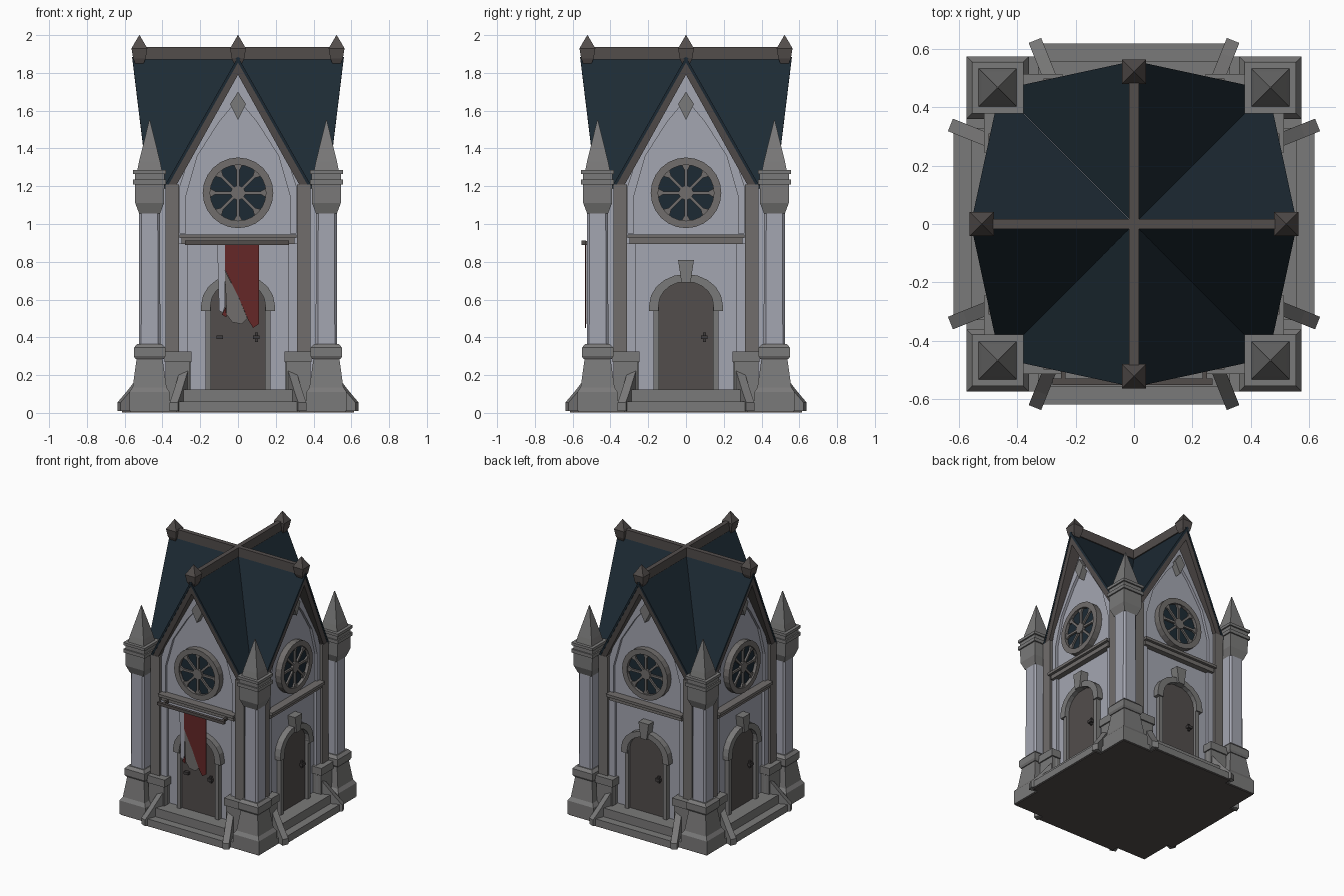
import bpy, bmesh, math
from mathutils import Matrix, Vector

if "Cube" in bpy.data.objects:
    bpy.data.objects.remove(bpy.data.objects["Cube"])


def mat(name, r, g, b):
    m = bpy.data.materials.new(name)
    m.diffuse_color = (r, g, b, 1)
    m.use_nodes = True
    m.node_tree.nodes["Principled BSDF"].inputs["Base Color"].default_value = m.diffuse_color
    return m


WALL = mat("pale_plaster", .37, .38, .44)
STONE = mat("grey_stone", .195, .193, .192)
WARM = mat("warm_stone", .165, .155, .15)
VERGE = mat("brown_trim", .085, .074, .071)
DOOR = mat("door_brown", .085, .075, .072)
ROOF = mat("slate_blue", .012, .023, .034)
RED = mat("banner_red", .13, .02, .02)
METAL = mat("dark_metal", .05, .045, .045)


def emit(name, pieces, m, sides=range(4)):
    """Copy front-side pieces (verts, faces) round the four sides into one object."""
    bm = bmesh.new()
    for s in sides:
        rot = Matrix.Rotation(s * math.pi / 2, 4, 'Z')
        for verts, faces in pieces:
            vs = [bm.verts.new(rot @ Vector(v)) for v in verts]
            for f in faces:
                bm.faces.new([vs[i] for i in f])
    if name != "roof":
        bmesh.ops.recalc_face_normals(bm, faces=bm.faces)
    me = bpy.data.meshes.new(name)
    bm.to_mesh(me)
    bm.free()
    me.materials.append(m)
    ob = bpy.data.objects.new(name, me)
    bpy.context.collection.objects.link(ob)
    return ob


def depth(y, z):
    return -(y(z) if callable(y) else y)


def prism(pts, y0, y1):
    """Outline in x,z extruded between two distances from the centre."""
    n = len(pts)
    v = [(x, depth(y, z), z) for y in (y0, y1) for x, z in pts]
    f = [tuple(range(n)), tuple(range(n, 2 * n))]
    f += [(i, (i + 1) % n, n + (i + 1) % n, n + i) for i in range(n)]
    return v, f


def band(outer, inner, y0, y1, closed=False):
    """Flat moulding between two outlines with equal point counts."""
    n = len(outer)
    return [prism([outer[i], outer[(i + 1) % n], inner[(i + 1) % n], inner[i]], y0, y1)
            for i in range(n if closed else n - 1)]


def box(x0, x1, z0, z1, y0, y1):
    return prism([(x0, z0), (x1, z0), (x1, z1), (x0, z1)], y0, y1)


def pair(x0, x1, z0, z1, y0, y1):
    return [box(x0, x1, z0, z1, y0, y1), box(-x1, -x0, z0, z1, y0, y1)]


def loft(cx, cy, sections, ch=0.0):
    """Stacked square (or chamfered) sections of (half width, z)."""
    v, f = [], []
    base = [(-1, -1), (1, -1), (1, 1), (-1, 1)]
    if ch:
        k = 1 - ch
        base = [(-k, -1), (k, -1), (1, -k), (1, k), (k, 1), (-k, 1), (-1, k), (-1, -k)]
    n = len(base)
    for h, z in sections:
        v += [(cx + h * a, cy + h * b, z) for a, b in base]
    for j in range(len(sections) - 1):
        f += [(j * n + i, j * n + (i + 1) % n, (j + 1) * n + (i + 1) % n, (j + 1) * n + i) for i in range(n)]
    f += [tuple(range(n)), tuple(range(len(v) - n, len(v)))]
    return v, f


def circle(r, cz, n=24):
    return [(r * math.cos(2 * math.pi * i / n), cz + r * math.sin(2 * math.pi * i / n)) for i in range(n)]


def arch(w, spring, rise, foot, n=10):
    a = [(w * math.cos(math.pi * i / n), spring + rise * math.sin(math.pi * i / n)) for i in range(n + 1)]
    return [(w, foot)] + a + [(-w, foot)]


# dark underside, base slab and steps
emit("underside", [loft(0, 0, [(.57, .003), (.57, .012)])], VERGE, [0])
emit("underside_edge", [box(-.328, .328, .003, .012, .3, .615)], VERGE)
emit("base_slab", [loft(0, 0, [(.575, .01), (.575, .05)])], STONE, [0])
emit("lower_step", [box(-.33, .33, .01, .06, .3, .62)], STONE)
emit("upper_step", [box(-.30, .30, .05, .125, .2, .56)], STONE)

# walls: core and four gabled arms
emit("core_wall", [loft(0, 0, [(.43, .04), (.43, 1.2)])], WALL, [0])
emit("gable_wall", [prism([(-.37, .1), (.37, .1), (.37, 1.17), (0, 1.82), (-.37, 1.17)], .2, .44)], WALL)

# raised pointed arch moulding around the gable panel
outer = [(.31, .95), (.31, 1.2), (.25, 1.38), (.13, 1.60), (0, 1.80)]
inner = [(.275, .95), (.275, 1.15), (.215, 1.36), (.10, 1.54), (0, 1.66)]
mir = lambda p: p + [(-x, z) for x, z in p[-2::-1]]
emit("gable_moulding", band(mir(outer), mir(inner), .43, .46), WALL)
emit("lower_panel_strip", pair(.265, .315, .12, .90, .43, .46), WALL)

# pilasters and leaning gable trim
lean = lambda z: .475 + .08 * (z - 1.2) / .66
emit("pilaster", pair(.312, .385, .1, 1.21, .40, .478), WARM)
o = mir([(.39, 1.19), (.30, 1.345), (0, 1.865)])
i_ = mir([(.335, 1.19), (.27, 1.305), (0, 1.79)])
emit("gable_trim", band(o, i_, .43, lean), VERGE)
emit("gable_ornament", [prism([(0, 1.55), (.042, 1.635), (0, 1.70), (-.042, 1.635)], .43, .485)], STONE)

# cross-gable roof
R = 1.885
v = [(0, 0, R), (0, -.56, R), (.395, -.475, 1.19), (.395, -.395, 1.19)]
roof = emit("roof", [(v, [(0, 1, 2, 3)]), ([(-x, y, z) for x, y, z in v], [(3, 2, 1, 0)])], ROOF)
sol = roof.modifiers.new("thickness", 'SOLIDIFY')
sol.thickness = .015
sol.offset = -1

# ridge beams and finials
emit("ridge_beam", [box(-.017, .017, 1.87, 1.938, 0, .53)], VERGE)
emit("ridge_finial", [loft(0, -.522, [(.022, 1.85), (.033, 1.875), (.042, 1.93), (.001, 2.0)])], VERGE)

# corner columns
C = .468
emit("column_pedestal", [loft(C, -C, [(.107, .01), (.107, .11), (.09, .135), (.068, .29)]),
                         loft(C, -C, [(.075, .285), (.083, .30), (.083, .345), (.065, .365)])], STONE)
emit("column_shaft", [loft(C, -C, [(.057, .35), (.055, 1.08)], .22)], WALL)
emit("column_capital", [loft(C, -C, [(.055, 1.055), (.076, 1.11), (.078, 1.21)]),
                        loft(C, -C, [(.088, 1.21), (.088, 1.235)]),
                        loft(C, -C, [(.078, 1.23), (.078, 1.265)]),
                        loft(C, -C, [(.088, 1.265), (.088, 1.285)])], STONE)
emit("column_spire", [loft(C, -C, [(.066, 1.28), (.056, 1.33), (.002, 1.55)])], STONE)

# buttress piers and splayed ramps beside the steps
emit("buttress_pier", pair(.255, .385, .05, .27, .40, .505) + pair(.245, .39, .27, .325, .40, .515), STONE)
fins = []
for s in (-1, 1):
    a, b = Vector((s * .272, -.46)), Vector((s * .34, -.63))
    d = (b - a).normalized()
    nrm = Vector((-d.y, d.x)) * .023
    v = []
    for k in (-1, 1):
        for p, z in ((a, .01), (b, .01), (b, .055), (a.lerp(b, .7), .115), (a, .27)):
            q = p + nrm * k
            v.append((q.x, q.y, z))
    fins.append((v, [(0, 1, 2, 3, 4), (5, 6, 7, 8, 9)] + [(j, (j + 1) % 5, 5 + (j + 1) % 5, 5 + j) for j in range(5)]))
emit("buttress_ramp", fins, STONE)

# rose windows
Z = 1.165
emit("window_glass", [prism(circle(.155, Z), .43, .462)], ROOF)
emit("window_ring", band(circle(.187, Z), circle(.148, Z), .43, .485, True), WARM)
spokes = [prism(circle(.04, Z, 8), .45, .48)]
for k in range(8):
    t = k * math.pi / 4
    c, s = math.cos(t), math.sin(t)
    spokes.append(prism([(r * c - w * s, Z + r * s + w * c) for r, w in
                         ((.02, .008), (.12, .008), (.152, .026), (.152, -.026), (.12, -.008), (.02, -.008))],
                        .45, .475))
emit("window_spokes", spokes, WARM)

# string course under the window
emit("ledge", [box(-.31, .31, .925, .945, .42, .50), box(-.30, .30, .895, .925, .42, .48)], WARM)

# doors with arched surround, keystone and handles
emit("door", [prism(arch(.15, .57, .125, .12), .43, .452)], DOOR)
emit("door_arch", band(arch(.195, .57, .165, .54), arch(.145, .57, .125, .54), .43, .485), STONE)
emit("door_jamb", pair(.143, .172, .12, .56, .43, .475), STONE)
emit("keystone", [prism([(-.024, .69), (.024, .69), (.042, .81), (-.042, .81)], .43, .50)], STONE, [1, 2, 3])
emit("door_handle", [box(.08, .115, .39, .41, .45, .475), box(.09, .105, .375, .425, .45, .465)], METAL)
emit("second_handle", [box(-.115, -.08, .39, .41, .45, .475)], METAL, [0])

# hanging banner on the front
emit("banner_pole", [box(-.28, .27, .89, .912, .53, .552)] + pair(.235, .25, .89, .91, .44, .54), VERGE, [0])
emit("banner_red", [prism([(-.07, .91), (.11, .91), (.11, .47), (.08, .45), (.055, .49), (0, .62), (-.07, .76)],
                          .53, .535),
                    prism([(-.085, .52), (-.06, .505), (-.065, .56)], .53, .535)], RED, [0])
emit("banner_pale_edge", [prism([(-.11, .89), (-.07, .89), (-.07, .56), (-.08, .53), (-.10, .54)],
                                .528, .532)], WALL, [0])
emit("banner_grey_field", [prism([(-.07, .755), (.0, .62), (.05, .50), (.02, .47), (-.03, .48), (-.06, .52)],
                                 .528, .532)], WARM, [0])
